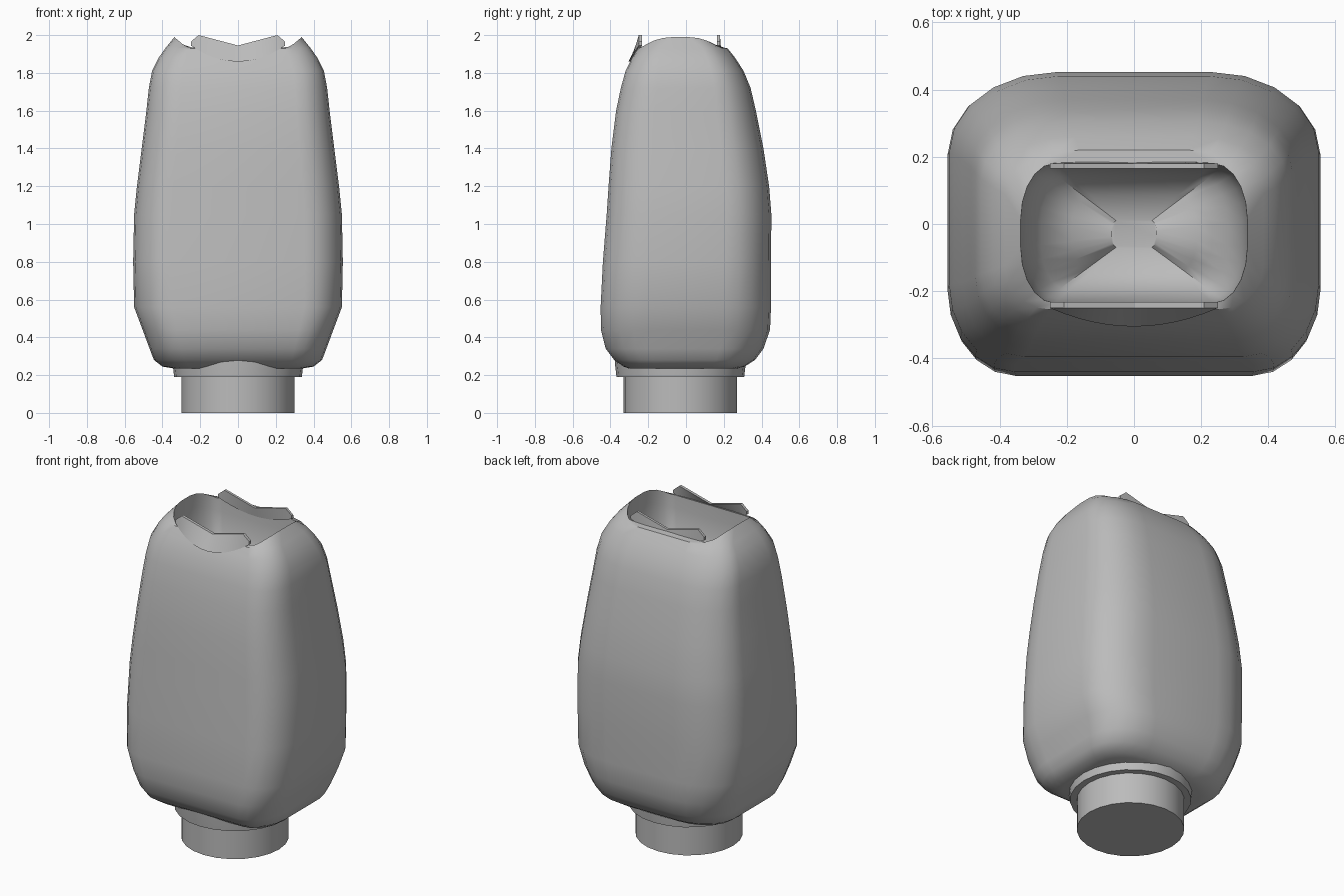
import bpy, bmesh, math

if "Cube" in bpy.data.objects:
    bpy.data.objects.remove(bpy.data.objects["Cube"])

# Single plain material
grey = bpy.data.materials.new("plain grey")
grey.use_nodes = True
colour = (0.5, 0.5, 0.5, 1)
grey.diffuse_color = colour
grey.node_tree.nodes["Principled BSDF"].inputs["Base Color"].default_value = colour


def finish(name, bm, angle=40):
    bmesh.ops.recalc_face_normals(bm, faces=bm.faces)
    mesh = bpy.data.meshes.new(name)
    bm.to_mesh(mesh)
    bm.free()
    obj = bpy.data.objects.new(name, mesh)
    bpy.context.collection.objects.link(obj)
    mesh.materials.append(grey)
    bpy.ops.object.select_all(action='DESELECT')
    obj.select_set(True)
    bpy.context.view_layer.objects.active = obj
    bpy.ops.object.shade_smooth_by_angle(angle=math.radians(angle))
    return obj


def loft(name, rings, angle=40, cap=True):
    bm = bmesh.new()
    loops = [[bm.verts.new(p) for p in ring] for ring in rings]
    n = len(loops[0])
    for a, b in zip(loops, loops[1:]):
        for i in range(n):
            j = (i + 1) % n
            bm.faces.new((a[i], a[j], b[j], b[i]))
    if cap:
        bm.faces.new(loops[0])
        bm.faces.new(loops[-1])
    return finish(name, bm, angle)


def section(z, hx, y0, y1, front_flat=0.64, back_flat=0.42, side_flat=0.45, steps=5):
    """Rounded rectangle whose front and back corners differ."""
    yc, hy = (y0 + y1) / 2, (y1 - y0) / 2
    ring = []
    for q in range(4):
        for k in range(steps + 1):
            a = math.pi / 2 * (q + k / steps)
            sx = 1 if q in (0, 3) else -1
            sy = 1 if q < 2 else -1
            f = back_flat if sy > 0 else front_flat
            ring.append((hx * (sx * f + (1 - f) * math.cos(a)),
                         yc + hy * (sy * side_flat + (1 - side_flat) * math.sin(a)), z))
    return ring


# Body outer wall: height, half width, front y, back y
profile = [
    (0.235, 0.34, -0.30, 0.27), (0.245, 0.40, -0.33, 0.31),
    (0.28, 0.445, -0.38, 0.365), (0.34, 0.468, -0.425, 0.41),
    (0.44, 0.505, -0.45, 0.445), (0.56, 0.55, -0.452, 0.45),
    (0.80, 0.555, -0.44, 0.45), (1.05, 0.55, -0.42, 0.452),
    (1.20, 0.535, -0.41, 0.44), (1.40, 0.51, -0.395, 0.41),
    (1.60, 0.485, -0.37, 0.37), (1.72, 0.472, -0.345, 0.342),
    (1.81, 0.455, -0.32, 0.305), (1.88, 0.42, -0.285, 0.26),
    (1.93, 0.385, -0.255, 0.22)]
rings = [section(*p) for p in profile]

# Uneven rim, then the hollow bowl inside
rim = [(x, y, 1.99 - 0.055 * min(1, abs(y + 0.03) / 0.2) ** 3)
       for x, y, _ in section(0, 0.337, -0.235, 0.18, 0.7, 0.7, 0.2)]
rings.append(rim)
for scale, drop in ((0.99, 0.08), (0.95, 0.19), (0.82, 0.29), (0.55, 0.36), (0.2, 0.385)):
    rings.append([(x * scale, -0.03 + (y + 0.03) * scale, z - drop) for x, y, z in rim])
loft("hollow_body", rings)


def disc(z, r, n=24):
    return [(r * math.cos(2 * math.pi * i / n), -0.03 + r * math.sin(2 * math.pi * i / n), z)
            for i in range(n)]


# Neck plug and the collar around it
loft("neck", [disc(0, 0.3), disc(0.26, 0.3)])
loft("collar", [disc(0.19, 0.305), disc(0.19, 0.338), disc(0.25, 0.345), disc(0.31, 0.35)])


# Notched lips at front and back: top edge dips in the middle, lower edge is an arc
def lip(name, y_top, y_low, thick, low):
    bm = bmesh.new()
    cols = []
    for i in range(13):
        x = -0.25 + i / 24
        u = abs(x)
        top = 1.945 + 0.055 * u / 0.2083 if u < 0.21 else 1.965
        t = min(1, u / 0.25) ** 2
        bottom = low + (1.945 - low) * t
        yb = y_low + (y_top - y_low) * t
        cols.append([bm.verts.new(p) for p in (
            (x, y_top, top), (x, y_top + thick, top),
            (x, yb + thick, bottom), (x, yb, bottom))])
    for a, b in zip(cols, cols[1:]):
        for k in range(4):
            m = (k + 1) % 4
            bm.faces.new((a[k], a[m], b[m], b[k]))
    bm.faces.new(cols[0])
    bm.faces.new(cols[-1])
    return finish(name, bm, 25)


lip("front_lip", -0.25, -0.305, 0.018, 1.86)
lip("back_lip", 0.18, 0.19, -0.015, 1.89)

# Broken chip hanging from the collar at the back
bm = bmesh.new()
chip = [bm.verts.new(p) for p in
        ((-0.14, 0.25, 0.24), (0.02, 0.29, 0.24), (-0.04, 0.2, 0.22), (-0.07, 0.25, 0.155))]
bmesh.ops.convex_hull(bm, input=chip)
finish("collar_chip", bm, 10)
